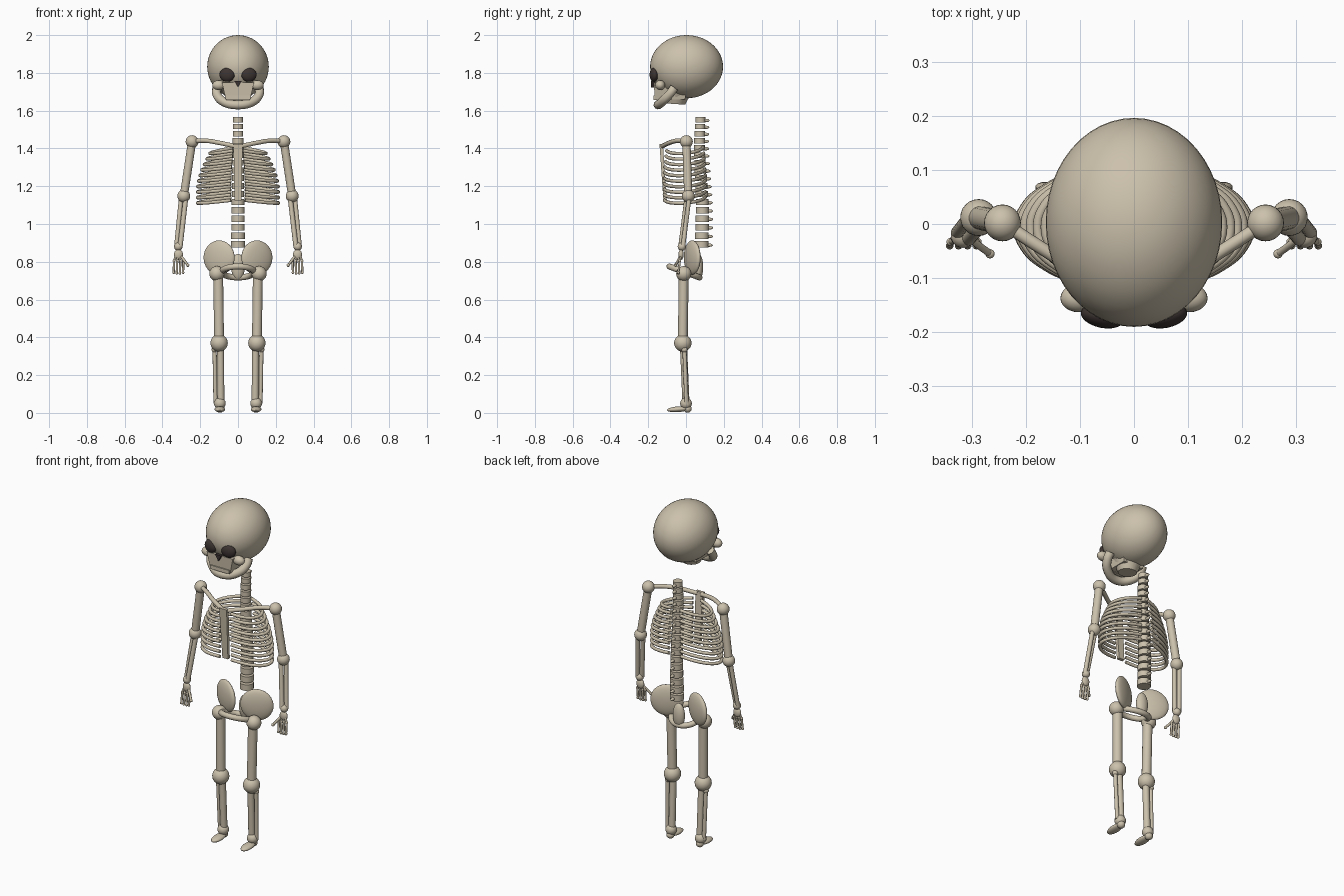
import bpy, math
from mathutils import Vector, Matrix

if "Cube" in bpy.data.objects:
    bpy.data.objects.remove(bpy.data.objects["Cube"])


def material(name, rgb):
    m = bpy.data.materials.new(name)
    m.diffuse_color = (*rgb, 1)
    m.use_nodes = True
    m.node_tree.nodes["Principled BSDF"].inputs["Base Color"].default_value = m.diffuse_color
    return m


BONE = material("bone", (0.60, 0.53, 0.41))
DARK = material("dark_socket", (0.045, 0.034, 0.032))


def finish(name, mat=BONE, smooth=True):
    o = bpy.context.object
    o.name = name
    o.data.materials.clear()
    o.data.materials.append(mat)
    if smooth:
        bpy.ops.object.shade_smooth_by_angle(angle=math.radians(40))
    return o


def ball(name, loc, size, rot=(0, 0, 0), mat=BONE, seg=24):
    if not isinstance(size, tuple):
        size = (size,) * 3
    bpy.ops.mesh.primitive_uv_sphere_add(segments=seg, ring_count=seg // 2 + 2, location=loc, rotation=rot)
    bpy.context.object.scale = size
    return finish(name, mat)


def rod(name, a, b, r1, r2=None, seg=16):
    a, b = Vector(a), Vector(b)
    d = b - a
    bpy.ops.mesh.primitive_cone_add(vertices=seg, radius1=r1, radius2=r1 if r2 is None else r2, depth=d.length,
                                    location=(a + b) / 2, rotation=d.to_track_quat('Z', 'Y').to_euler())
    return finish(name)


def tube(name, pts, r):
    cu = bpy.data.curves.new(name, 'CURVE')
    cu.dimensions = '3D'
    cu.bevel_depth = r
    cu.bevel_resolution = 3
    cu.resolution_u = 6
    cu.use_fill_caps = True
    sp = cu.splines.new('BEZIER')
    sp.bezier_points.add(len(pts) - 1)
    for bp, p in zip(sp.bezier_points, pts):
        bp.co = p
        bp.handle_left_type = bp.handle_right_type = 'AUTO'
    o = bpy.data.objects.new(name, cu)
    bpy.context.collection.objects.link(o)
    bpy.ops.object.select_all(action='DESELECT')
    o.select_set(True)
    bpy.context.view_layer.objects.active = o
    bpy.ops.object.convert(target='MESH')
    return finish(name)


def block(name, loc, size, taper=(1, 1), rot=(0, 0, 0)):
    # box whose lower face is scaled by taper
    bpy.ops.mesh.primitive_cube_add(size=1, location=loc, rotation=rot)
    for v in bpy.context.object.data.vertices:
        k = taper if v.co.z < 0 else (1, 1)
        v.co = (v.co.x * size[0] * k[0], v.co.y * size[1] * k[1], v.co.z * size[2])
    return finish(name)


# skull
ball("cranium", (0, 0.003, 1.833), (0.163, 0.193, 0.167), seg=48)
block("upper_jaw", (0, -0.085, 1.705), (0.17, 0.17, 0.09), (0.76, 0.95))
block("upper_teeth", (0, -0.148, 1.668), (0.125, 0.05, 0.022))
rod("skull_base", (0, -0.05, 1.71), (0, -0.055, 1.635), 0.085, 0.05, 24)
tube("lower_jaw", [(-0.112, -0.062, 1.722), (-0.113, -0.085, 1.69), (-0.082, -0.122, 1.651), (0, -0.148, 1.631),
                   (0.082, -0.122, 1.651), (0.113, -0.085, 1.69), (0.112, -0.062, 1.722)], 0.024)
bpy.ops.mesh.primitive_cone_add(vertices=3, radius1=0.023, radius2=0.023, depth=0.04, location=(0, -0.165, 1.746),
                                rotation=(math.pi / 2, 0, 0))
nose = finish("nose_hole", DARK, False)
top = max((nose.matrix_basis @ v.co).z for v in nose.data.vertices)
if sum((nose.matrix_basis @ v.co).z > 1.75 for v in nose.data.vertices) < 3:
    nose.data.transform(Matrix.Rotation(math.pi, 4, 'Z'))   # point downwards

# spine
z, n = 1.57, 17
for i in range(n):
    t = i / (n - 1)
    pitch = 0.036 + 0.0105 * t
    zc = z - pitch / 2
    y = 0.076 + 0.006 * t - 0.006 * math.sin(2 * math.pi * t)
    r = 0.026 + 0.011 * t
    rod("vertebra", (0, y, zc - pitch * 0.38), (0, y, zc + pitch * 0.38), r, seg=20)
    ball("spinous_process", (0, y + r + 0.003, zc - 0.004), (0.009, 0.02, 0.009), seg=12)
    z -= pitch

# breastbone
block("breastbone", (0, -0.121, 1.275), (0.048, 0.018, 0.30), (0.75, 1), (math.radians(4), 0, 0))

# rib cage
for s in (-1, 1):
    for i in range(10):
        t = i / 9
        w = 0.148 + 0.066 * math.sin(min(1, t * 1.35) * math.pi / 2)
        d = 0.098 + 0.012 * math.sin(min(1, t * 1.5) * math.pi / 2)
        z0 = 1.397 - 0.263 * t
        pts = []
        for k in range(9):
            a = math.radians(-80 + 160 * k / 8)
            pts.append((s * w * math.cos(a), -0.006 + d * math.sin(a),
                        z0 - 0.027 * math.cos(a) + 0.008 * math.sin(a) + 0.004))
        tube("rib", pts, 0.009)

for s in (-1, 1):
    # collar bone and arm
    tube("collar_bone", [(s * 0.015, -0.125, 1.412), (s * 0.10, -0.088, 1.430), (s * 0.17, -0.045, 1.441),
                         (s * 0.243, 0.002, 1.438)], 0.012)
    sh, el, wr = (s * 0.243, 0.002, 1.436), (s * 0.287, 0.012, 1.148), (s * 0.316, -0.022, 0.88)
    ball("shoulder_joint", sh, 0.034)
    rod("upper_arm", sh, el, 0.022)
    ball("elbow_joint", el, 0.034)
    for dx, dy, r in ((-0.012, -0.006, 0.013), (0.013, 0.006, 0.012)):
        rod("forearm_bone", (el[0] + s * dx, el[1] + dy, el[2]), (wr[0] + s * dx * 0.8, wr[1] + dy, wr[2]), r)
    ball("wrist_joint", wr, 0.022)
    # hand
    ball("palm", (s * 0.315, -0.026, 0.838), (0.024, 0.014, 0.028))
    for k in range(4):
        x = 0.289 + 0.0165 * k
        knuckle = (s * x, -0.033, 0.805)
        tip = (s * (x + 0.002), -0.04, 0.738 + 0.003 * abs(k - 1.5))
        rod("hand_bone", (s * (0.305 + 0.006 * k), -0.026, 0.85), knuckle, 0.006, seg=10)
        ball("knuckle", knuckle, 0.008, seg=10)
        rod("finger", knuckle, tip, 0.006, seg=10)
        ball("fingertip", tip, 0.0075, seg=10)
    rod("thumb", (s * 0.305, -0.026, 0.835), (s * 0.266, -0.055, 0.782), 0.007, seg=10)
    ball("thumb_tip", (s * 0.266, -0.055, 0.782), 0.009, seg=10)

    # face details
    ball("eye_socket", (s * 0.058, -0.170, 1.79), (0.041, 0.022, 0.037), (0, 0, s * 0.2), DARK)
    ball("cheek_bone", (s * 0.102, -0.137, 1.735), (0.034, 0.026, 0.026))

    # hip and leg
    ball("hip_blade", (s * 0.1, 0.033, 0.822), (0.09, 0.026, 0.091), (0, 0, s * math.radians(25)), seg=32)
    hip, kn, an = (s * 0.112, -0.012, 0.737), (s * 0.1, -0.017, 0.37), (s * 0.096, 0.0, 0.05)
    ball("hip_joint", hip, 0.04)
    rod("thigh_bone", (s * 0.105, -0.012, 0.737), kn, 0.026)
    ball("knee_joint", kn, 0.046)
    rod("shin_bone", (s * 0.093, -0.014, 0.37), (s * 0.091, 0.0, 0.05), 0.019)
    rod("calf_bone", (s * 0.124, -0.008, 0.335), (s * 0.119, 0.003, 0.05), 0.011)
    ball("calf_bone_head", (s * 0.124, -0.008, 0.335), 0.016)
    ball("ankle_joint", an, 0.031)
    ball("foot", (s * 0.096, -0.043, 0.019), (0.028, 0.058, 0.015), (math.radians(4), 0, 0))
    ball("heel", (s * 0.096, 0.008, 0.022), (0.022, 0.022, 0.021))

# pelvis centre
ball("sacrum", (0, 0.066, 0.772), (0.036, 0.025, 0.07))
bpy.ops.mesh.primitive_torus_add(major_segments=40, minor_segments=12, major_radius=0.085, minor_radius=0.016,
                                 location=(0, -0.008, 0.746), rotation=(math.radians(-20), 0, 0))
finish("pelvic_ring")
